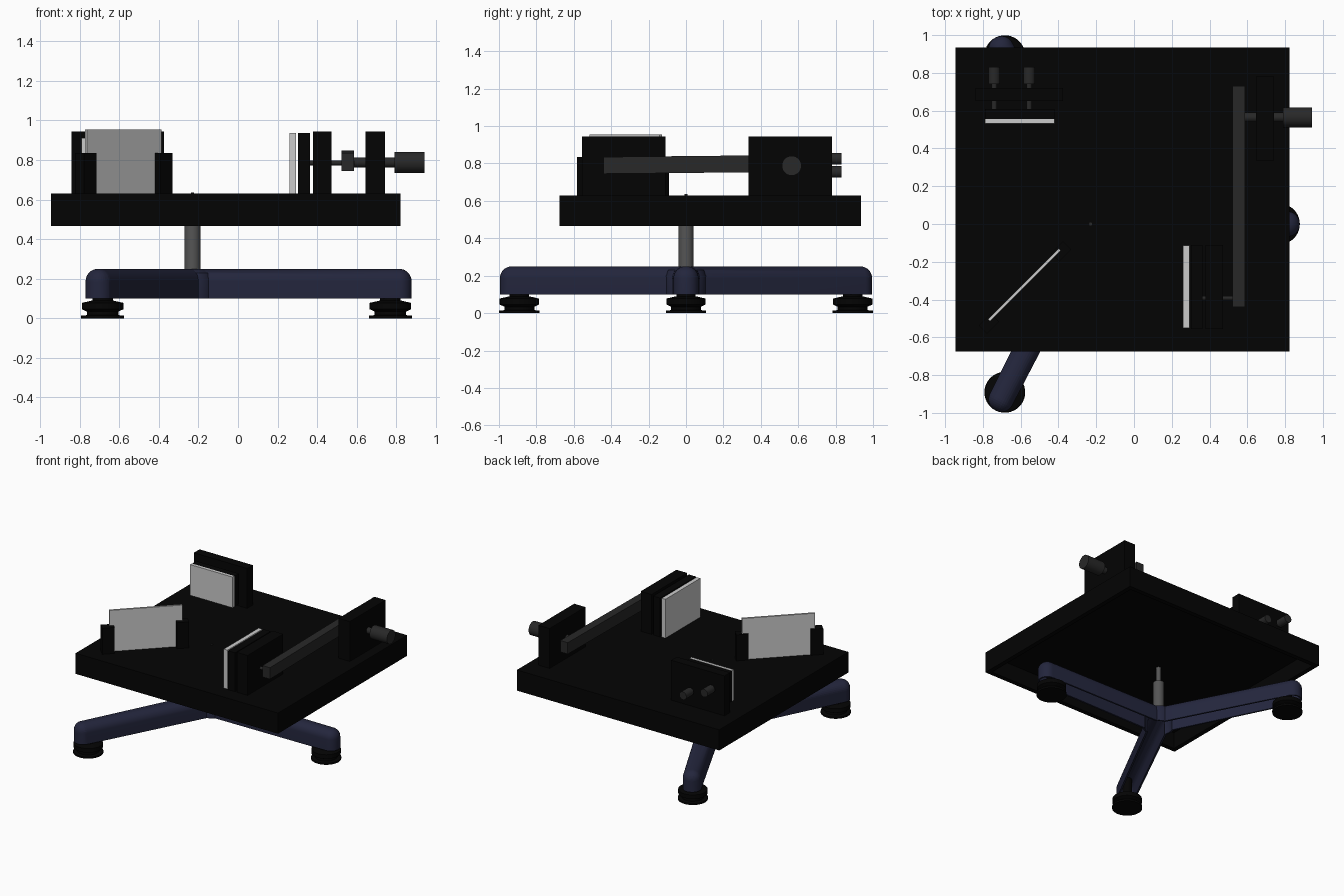
import bpy, bmesh, math
from mathutils import Vector

if "Cube" in bpy.data.objects:
    bpy.data.objects.remove(bpy.data.objects["Cube"])


def mat(name, r, g, b):
    m = bpy.data.materials.new(name)
    m.diffuse_color = (r, g, b, 1)
    m.use_nodes = True
    m.node_tree.nodes["Principled BSDF"].inputs["Base Color"].default_value = m.diffuse_color
    return m


BLACK = mat("matte_black", .0012, .0012, .0012)
DARK = mat("dark_metal", .021, .021, .021)
STEEL = mat("post_steel", .09, .09, .09)
BLUE = mat("blue_paint", .017, .019, .046)


def smooth_angle(ob):
    bpy.ops.object.select_all(action='DESELECT')
    ob.select_set(True)
    bpy.context.view_layer.objects.active = ob
    bpy.ops.object.shade_smooth_by_angle(angle=math.radians(35))


def finish(name, bm, m=None, smooth=False):
    bmesh.ops.recalc_face_normals(bm, faces=bm.faces)
    me = bpy.data.meshes.new(name)
    bm.to_mesh(me)
    bm.free()
    ob = bpy.data.objects.new(name, me)
    bpy.context.collection.objects.link(ob)
    if m:
        me.materials.append(m)
    if smooth:
        smooth_angle(ob)
    return ob


def cube_bm(x, y, z):
    bm = bmesh.new()
    bmesh.ops.create_cube(bm, size=1)
    for v in bm.verts:
        v.co = Vector([lo + (c + .5) * (hi - lo) for c, (lo, hi) in zip(v.co, (x, y, z))])
    return bm


def box(name, x, y, z, m=None):
    return finish(name, cube_bm(x, y, z), m)


def rod(name, a, b, r, m):
    a, b = Vector(a), Vector(b)
    bm = bmesh.new()
    bmesh.ops.create_cone(bm, cap_ends=True, segments=32, radius1=r, radius2=r, depth=(b - a).length)
    ob = finish(name, bm, m, True)
    ob.location = (a + b) / 2
    ob.rotation_euler = (b - a).to_track_quat('Z', 'Y').to_euler()
    return ob


def lathe(name, profile, loc, m):
    bm = bmesh.new()
    vs = [bm.verts.new((r, 0, z)) for r, z in profile]
    es = [bm.edges.new(p) for p in zip(vs, vs[1:])]
    bmesh.ops.spin(bm, geom=vs + es, cent=(0, 0, 0), axis=(0, 0, 1), angle=math.tau, steps=40)
    bmesh.ops.remove_doubles(bm, verts=bm.verts, dist=1e-5)
    ob = finish(name, bm, m, True)
    ob.location = loc
    return ob


HX, Z0, TOP = -.23, .10, .63
ANGLES = [math.radians(d) for d in (0, 117, -117)]


def base_parts(name, t, low):
    """Hub and three tapering rounded legs, inset by t, starting at height low."""
    r = .11 - t
    parts = [lathe(name + "_hub", [(0, low), (r, low), (r, .2), (r - .012, .23 - t),
                                   (r - .045, .249 - t), (0, .249 - t)], (HX, 0, 0), BLUE)]
    for i, a in enumerate(ANGLES):
        bm = cube_bm((0, 1.107 - t), (t - .066, .066 - t), (low, .25 - t))
        for v in bm.verts:
            if v.co.x < .1:
                v.co.y *= 1.15
        edges = [e for e in bm.edges
                 if any(v.co.z > .2 for v in e.verts) and any(v.co.x > 1 for v in e.verts)]
        bmesh.ops.bevel(bm, geom=edges, offset=.063 - t, segments=8, profile=.5, affect='EDGES')
        leg = finish(f"{name}_leg_{i}", bm, BLUE)
        leg.location = (HX, 0, 0)
        leg.rotation_euler = (0, 0, a)
        parts.append(leg)
    return parts


# Tripod base: one hollow shell, open below
outer = base_parts("base", 0, Z0)
inner = base_parts("base_inside", .012, Z0 - .05)
base = outer[0]
base.name = "tripod_base"
for op, tools in (('UNION', outer[1:]), ('DIFFERENCE', inner)):
    for tool in tools:
        mod = base.modifiers.new("shell", 'BOOLEAN')
        mod.operation = op
        mod.object = tool
        mod.solver = 'EXACT'
bpy.context.view_layer.update()
shell = bpy.data.meshes.new_from_object(base.evaluated_get(bpy.context.evaluated_depsgraph_get()))
base.modifiers.clear()
base.data = shell
for tool in outer[1:] + inner:
    bpy.data.objects.remove(tool)
smooth_angle(base)

# Levelling feet
FOOT = [(0, 0), (.108, 0), (.108, .013), (.08, .016), (.08, .034),
        (.105, .046), (.105, .078), (.052, .09), (.052, .105), (.035, .105), (.035, .235), (0, .235)]
for i, a in enumerate(ANGLES):
    lathe(f"levelling_foot_{i}", FOOT, (HX + math.cos(a), math.sin(a), 0), BLACK)

# Post and pivot pin
rod("support_post", (HX, 0, .24), (HX, 0, .47), .04, STEEL)
rod("pivot_pin", (HX, 0, .45), (HX, 0, .61), .018, STEEL)
rod("pivot_pin_tip", (HX, 0, .60), (HX, 0, .636), .008, DARK)

# Platform: box shell, open below
bm = cube_bm((-.945, .822), (-.675, .935), (.467, TOP))
bmesh.ops.recalc_face_normals(bm, faces=bm.faces)
bmesh.ops.delete(bm, geom=[f for f in bm.faces if f.normal.z < -.5], context='FACES')
plat = finish("platform", bm, BLACK)
mod = plat.modifiers.new("wall", 'SOLIDIFY')
mod.thickness = .035
mod.offset = -1
mod.use_even_offset = True

# Beam splitter plate held by two diagonal clips
bs = box("splitter_plate", (-.265, .265), (-.008, .008), (TOP, .955))
bs.location = (-.5805, -.3225, 0)
bs.rotation_euler = (0, 0, math.radians(45))
for n, p in (("left", (-.778, -.518, 0)), ("right", (-.395, -.135, 0))):
    c = box(f"splitter_clip_{n}", (-.045, .045), (-.045, .018), (TOP, .835), BLACK)
    c.location = p
    c.rotation_euler = (0, 0, math.radians(45))

# Back mirror with tilt screws
box("back_mirror", (-.79, -.42), (.532, .555), (.667, .91))
box("back_mirror_backing", (-.79, -.42), (.555, .61), (.667, .908), BLACK)
box("back_mirror_mount", (-.84, -.375), (.65, .72), (TOP, .945), BLACK)
for i, (x, z) in enumerate(((-.74, .825), (-.555, .755))):
    rod(f"tilt_screw_{i}", (x, .60, z), (x, .75, z), .015, DARK)
    rod(f"tilt_screw_head_{i}", (x, .74, z), (x, .832, z), .031, DARK)

# Sliding side mirror
box("side_mirror", (.26, .293), (-.55, -.115), (TOP, .937))
box("side_mirror_backing", (.303, .363), (-.555, -.11), (TOP, .937), BLACK)
box("side_mirror_mount", (.378, .472), (-.555, -.11), (TOP, .945), BLACK)
rod("push_pin", (.35, -.392, .785), (.588, -.392, .785), .012, DARK)

# Lever arm with fine-drive knob and its support
bm = cube_bm((.522, .587), (-.44, .73), (.745, .835))
for v in bm.verts:
    if v.co.y > 0:
        v.co.z += .012
finish("lever_arm", bm, DARK)
box("knob_support", (.645, .742), (.335, .78), (TOP, .945), BLACK)
rod("knob_shaft", (.57, .565, .788), (.80, .565, .788), .025, DARK)
rod("drive_knob", (.79, .565, .788), (.942, .565, .788), .053, DARK)
